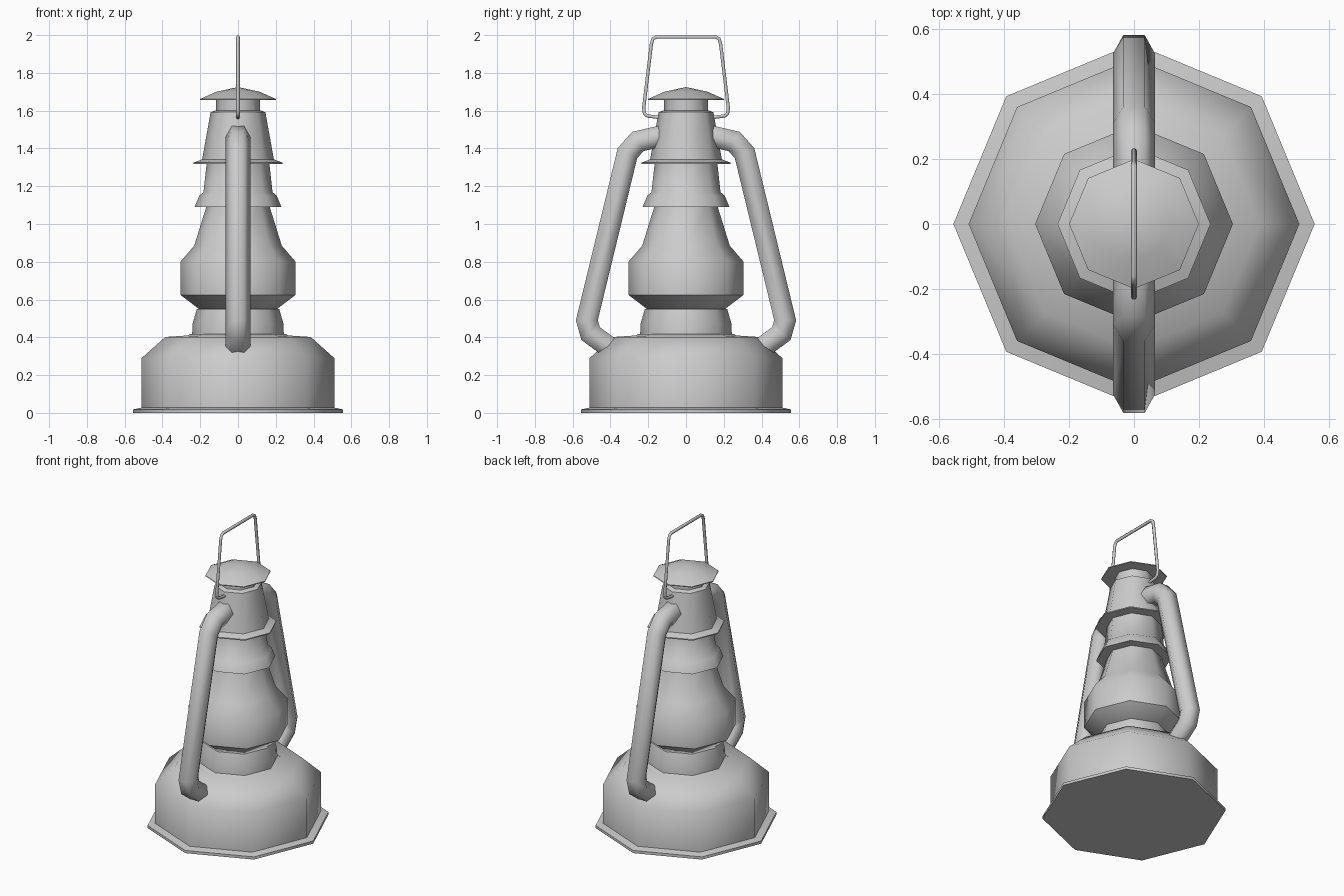
import bpy, bmesh, math
from mathutils import Vector

if "Cube" in bpy.data.objects:
    bpy.data.objects.remove(bpy.data.objects["Cube"])


def finish(name, bm, angle=50):
    bmesh.ops.recalc_face_normals(bm, faces=bm.faces[:])
    mesh = bpy.data.meshes.new(name)
    bm.to_mesh(mesh)
    bm.free()
    ob = bpy.data.objects.new(name, mesh)
    bpy.context.collection.objects.link(ob)
    bpy.ops.object.select_all(action='DESELECT')
    ob.select_set(True)
    bpy.context.view_layer.objects.active = ob
    bpy.ops.object.shade_smooth_by_angle(angle=math.radians(angle))
    return ob


def skin(bm, rings):
    """Bridge successive rings and close both ends."""
    n = len(rings[0])
    for a, b in zip(rings, rings[1:]):
        for i in range(n):
            j = (i + 1) % n
            bm.faces.new((a[i], a[j], b[j], b[i]))
    bm.faces.new(rings[0])
    bm.faces.new(rings[-1])


def lathe(name, profile, sides=8):
    """Turn an (r, z) profile about z, with corners on the axes."""
    bm = bmesh.new()
    rings = []
    for r, z in profile:
        rings.append([bm.verts.new((r * math.cos(math.tau * i / sides),
                                    r * math.sin(math.tau * i / sides), z))
                      for i in range(sides)])
    skin(bm, rings)
    bmesh.ops.remove_doubles(bm, verts=bm.verts[:], dist=0.0005)
    return finish(name, bm)


def sweep(name, path, radius, sides=6):
    """Mitred tube along a (y, z) path in the x = 0 plane."""
    bm = bmesh.new()
    pts = [Vector((0, y, z)) for y, z in path]
    dirs = [(b - a).normalized() for a, b in zip(pts, pts[1:])]
    rings = []
    for k, p in enumerate(pts):
        d0, d1 = dirs[max(k - 1, 0)], dirs[min(k, len(dirs) - 1)]
        t = (d0 + d1).normalized()
        side = Vector((0, -t.z, t.y)) / t.dot(d0)
        ring = []
        for i in range(sides):
            a = math.tau * i / sides
            ring.append(bm.verts.new(p + Vector((radius * math.cos(a), 0, 0))
                                     + side * radius * math.sin(a)))
        rings.append(ring)
    skin(bm, rings)
    return finish(name, bm, 62)


# Fuel tank with bottom flange
lathe("fuel_tank", [(0.557, 0), (0.557, 0.018), (0.51, 0.028), (0.51, 0.29),
                    (0.385, 0.402), (0.265, 0.41), (0.255, 0.418), (0.2, 0.418)])

# Burner collar between tank and globe
lathe("burner_collar", [(0.243, 0.41), (0.24, 0.475), (0.218, 0.55), (0.15, 0.55)])

# Glass globe
lathe("globe", [(0.2, 0.545), (0.305, 0.625), (0.305, 0.80), (0.232, 0.885),
                (0.165, 1.10)])

# Lower and upper chimney hoods
lathe("lower_hood", [(0.16, 1.09), (0.23, 1.09), (0.205, 1.15), (0.183, 1.168),
                     (0.165, 1.33)])
lathe("upper_hood", [(0.16, 1.318), (0.236, 1.318), (0.236, 1.325), (0.19, 1.342),
                     (0.145, 1.592), (0.117, 1.602), (0.117, 1.665)])

# Chimney cap
lathe("chimney_cap", [(0.1, 1.657), (0.2, 1.657), (0.2, 1.662), (0.115, 1.70),
                      (0.0001, 1.725)])

# Side air tubes, mirrored across y
tube = sweep("side_tubes", [(0.10, 1.45), (0.15, 1.461), (0.255, 1.437),
                            (0.31, 1.375), (0.525, 0.49), (0.505, 0.42),
                            (0.41, 0.35)], 0.065)
mirror = tube.modifiers.new("mirror", 'MIRROR')
mirror.use_axis = (False, True, False)

# Wire bail handle
half = [(0.125, 1.562), (0.205, 1.572), (0.22, 1.585), (0.224, 1.615),
        (0.183, 1.955), (0.175, 1.98), (0.158, 1.99)]
sweep("bail_handle", half + [(-y, z) for y, z in reversed(half)], 0.01)
